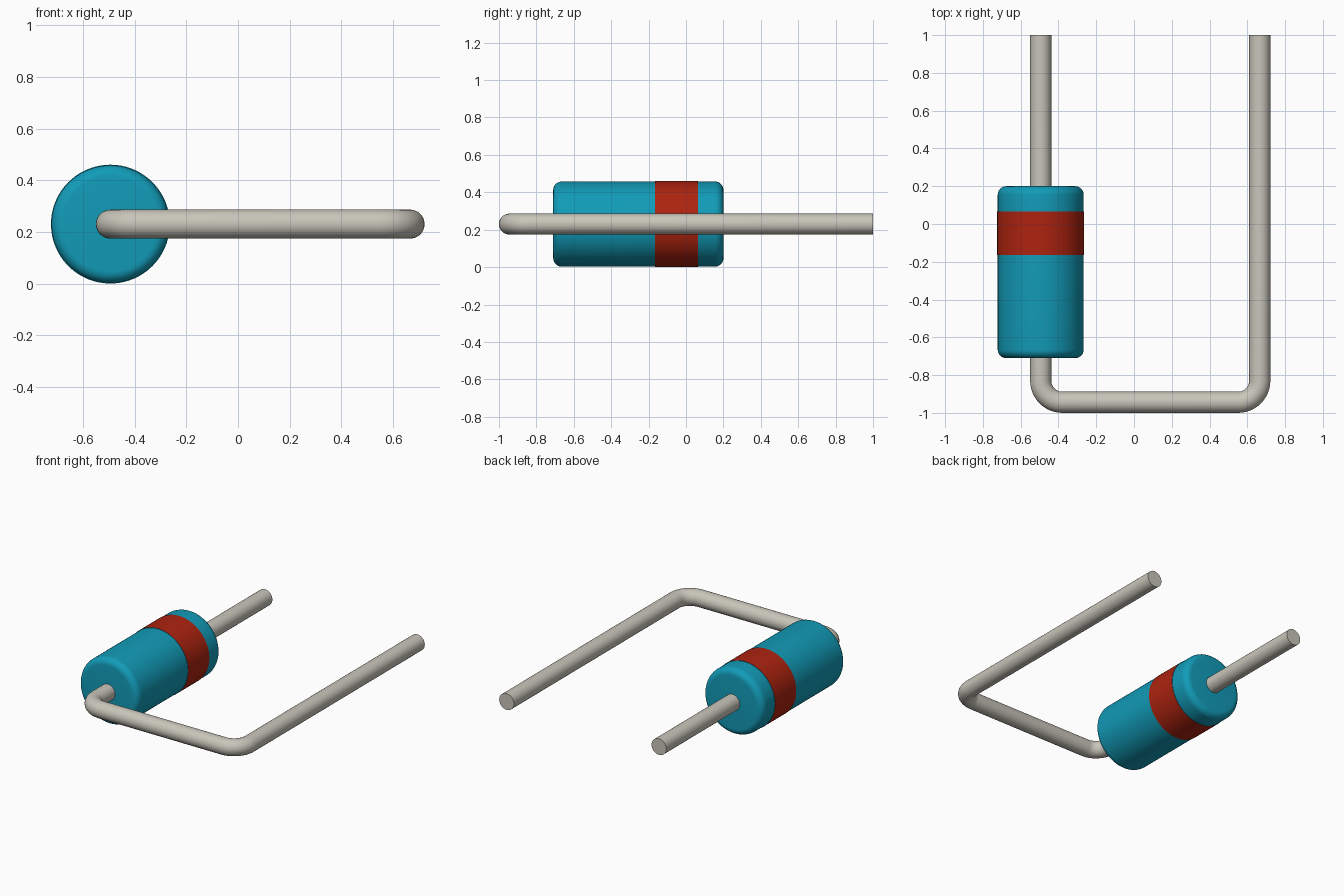
import bpy, bmesh, math
from mathutils import Vector

if "Cube" in bpy.data.objects:
    bpy.data.objects.remove(bpy.data.objects["Cube"])

CX, CZ = -0.494, 0.23       # body axis
R, BAND_R = 0.2275, 0.23    # body and band radius
WIRE_R, BEND = 0.056, 0.115 # lead radius and bend centreline radius
RIGHT_X, FRONT_Y = 0.666, -0.944


def material(name, rgb):
    m = bpy.data.materials.new(name)
    m.diffuse_color = (*rgb, 1)
    m.use_nodes = True
    m.node_tree.nodes["Principled BSDF"].inputs["Base Color"].default_value = m.diffuse_color
    return m


def skin(name, rings, mats):
    """Join equal rings of points into a closed, capped, smooth shell."""
    bm = bmesh.new()
    loops = [[bm.verts.new(p) for p in ring] for ring in rings]
    n = len(loops[0])
    for a, b in zip(loops, loops[1:]):
        for i in range(n):
            j = (i + 1) % n
            bm.faces.new((a[i], a[j], b[j], b[i]))
    bm.faces.new(loops[0])
    bm.faces.new(loops[-1])
    bmesh.ops.recalc_face_normals(bm, faces=bm.faces)
    me = bpy.data.meshes.new(name)
    bm.to_mesh(me)
    bm.free()
    ob = bpy.data.objects.new(name, me)
    bpy.context.collection.objects.link(ob)
    for m in mats:
        me.materials.append(m)
    bpy.ops.object.select_all(action='DESELECT')
    ob.select_set(True)
    bpy.context.view_layer.objects.active = ob
    bpy.ops.object.shade_smooth_by_angle(angle=math.radians(35))
    return ob


def ring(centre, side, radius, n):
    """Circle spanned by a horizontal side vector and the z axis."""
    steps = [2 * math.pi * i / n for i in range(n)]
    return [centre + side * (radius * math.cos(t)) + Vector((0, 0, radius * math.sin(t)))
            for t in steps]


teal = material("teal", (0.006, 0.33, 0.48))
red = material("red", (0.42, 0.017, 0.005))
metal = material("lead metal", (0.58, 0.56, 0.49))

# Body: turned profile (y, radius) with rounded ends and a slightly raised band
Y0, Y1, B0, B1, F = -0.71, 0.20, -0.165, 0.065, 0.045
arc = [math.pi / 2 * i / 8 for i in range(9)]
profile = [(Y0 + F - F * math.cos(t), R - F + F * math.sin(t)) for t in arc]
profile += [(B0, R), (B0, BAND_R), (B1, BAND_R), (B1, R)]
profile += [(Y1 - F + F * math.sin(t), R - F + F * math.cos(t)) for t in arc]
body = skin("body", [ring(Vector((CX, y, CZ)), Vector((1, 0, 0)), r, 96)
                     for y, r in profile], [teal, red])
for f in body.data.polygons:
    if B0 - 0.001 < f.center.y < B1 + 0.001 and abs(f.normal.y) < 0.9:
        f.material_index = 1

# Lead: one wire through the body, bent round twice, with flat cut ends
path = [(CX, 1.0, 0)]
for x, start in ((CX + BEND, math.pi), (RIGHT_X - BEND, 1.5 * math.pi)):
    for i in range(13):
        t = start + math.pi / 2 * i / 12
        path.append((x + BEND * math.cos(t), FRONT_Y + BEND + BEND * math.sin(t), t - math.pi))
path.append((RIGHT_X, 1.0, math.pi))
skin("wire_lead", [ring(Vector((x, y, CZ)), Vector((math.cos(a), math.sin(a), 0)), WIRE_R, 48)
                   for x, y, a in path], [metal])
